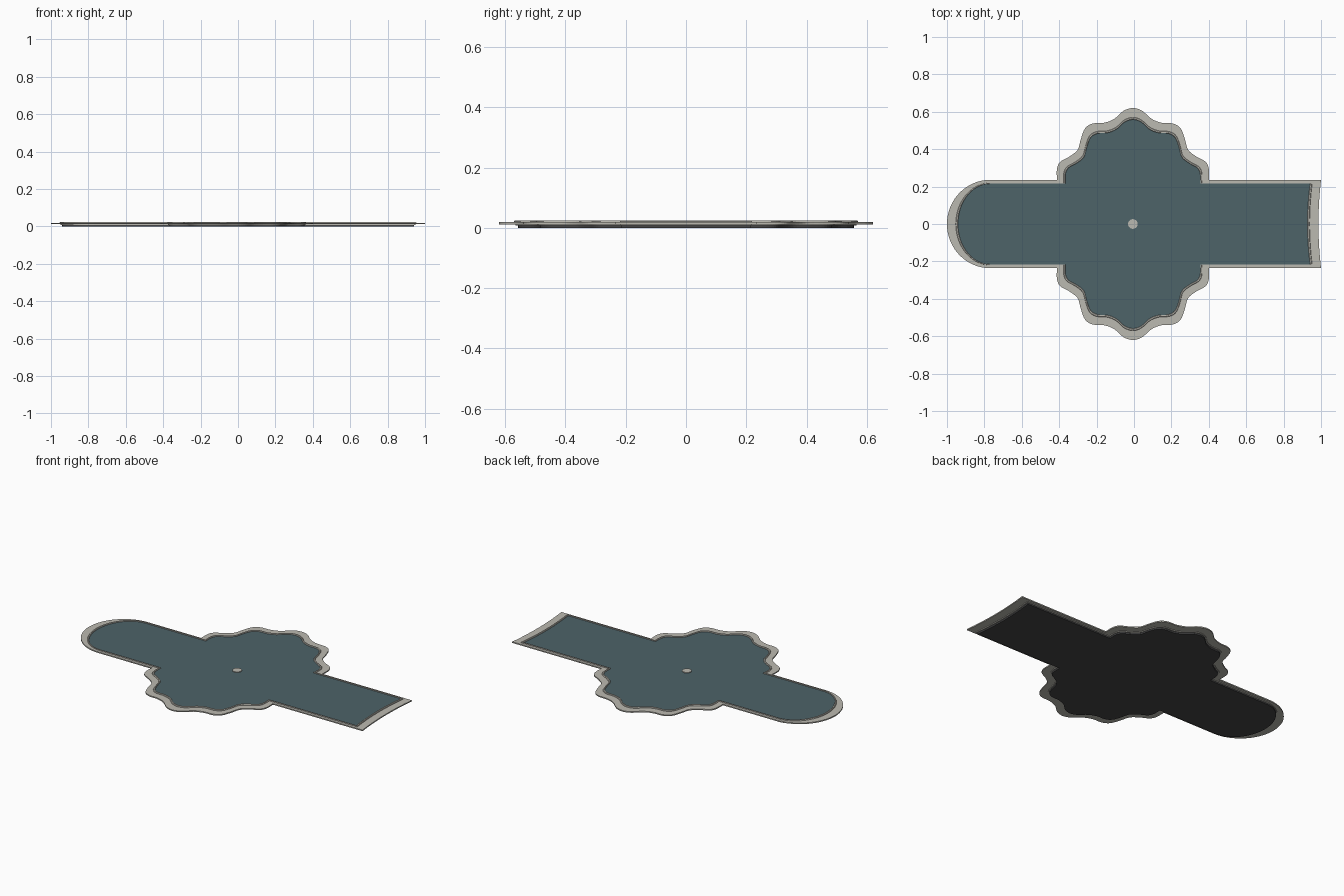
import bpy, bmesh, math

if "Cube" in bpy.data.objects:
    bpy.data.objects.remove(bpy.data.objects["Cube"])

CX = -0.006  # lobe centre

# Half of one scalloped lobe, from the arm to the tip
LOBE = [(0.406, 0.238), (0.406, 0.295), (0.388, 0.333), (0.34, 0.36),
        (0.295, 0.397), (0.278, 0.455), (0.255, 0.512), (0.215, 0.537),
        (0.155, 0.541), (0.10, 0.562), (0.05, 0.605), (0.0, 0.62)]


def lerp(a, b, t):
    return a + (b - a) * t


def smooth(pts, n=4):
    """Catmull-Rom curve through the points."""
    ext = [pts[0]] + pts + [(-pts[-2][0], pts[-2][1])]
    out = []
    for i in range(1, len(ext) - 2):
        p0, p1, p2, p3 = ext[i - 1:i + 3]
        for j in range(n):
            t = j / n
            out.append(tuple(0.5 * (2 * b + (c - a) * t + (2 * a - 5 * b + 4 * c - d) * t * t
                                    + (3 * b - a - 3 * c + d) * t ** 3)
                             for a, b, c, d in zip(p0, p1, p2, p3)))
    return out + [pts[-1]]


def outline(k):
    """Pool outline: k = 0 at the water edge, k = 1 at the outer coping edge."""
    arm = lerp(0.215, 0.236, k)
    sx, sy = lerp(0.885, 1, k), lerp(0.898, 1, k)
    right, left = lerp(0.94, 1, k), lerp(-0.94, -1, k)
    half = smooth([(LOBE[0][0] * sx, arm)] + [(x * sx, y * sy) for x, y in LOBE[1:]])
    top = [(CX + x, y) for x, y in half] + [(CX - x, y) for x, y in half[-2::-1]]
    # shallow concave right end
    pts = []
    for i in range(9):
        u = -1 + i / 4
        pts.append((right - 0.014 * (1 - u * u), arm * u))
    pts += top
    # rounded left end
    c = -0.77
    for i in range(33):
        a = math.pi / 2 + math.pi * i / 32
        pts.append((c + (c - left) * math.cos(a), arm * math.sin(a)))
    return pts + [(x, -y) for x, y in reversed(top)]


def material(name, col):
    m = bpy.data.materials.new(name)
    m.diffuse_color = (*col, 1)
    m.use_nodes = True
    m.node_tree.nodes["Principled BSDF"].inputs["Base Color"].default_value = m.diffuse_color
    return m


def build(name, profile, mat, ring):
    """Sweep (k, z) profile round the outline; closed ring or capped slab."""
    bm = bmesh.new()
    loops = [[bm.verts.new((x, y, z)) for x, y in outline(k)] for k, z in profile]
    n = len(loops[0])
    count = len(loops) if ring else len(loops) - 1
    for i in range(count):
        a, b = loops[i], loops[(i + 1) % len(loops)]
        for j in range(n):
            bm.faces.new((a[j], a[(j + 1) % n], b[(j + 1) % n], b[j]))
    if not ring:
        bm.faces.new(loops[0][::-1])
        bm.faces.new(loops[-1])
    bmesh.ops.recalc_face_normals(bm, faces=bm.faces)
    me = bpy.data.meshes.new(name)
    bm.to_mesh(me)
    bm.free()
    me.materials.append(mat)
    ob = bpy.data.objects.new(name, me)
    bpy.context.collection.objects.link(ob)
    return ob


stone = material("stone", (0.50, 0.49, 0.44))
water_mat = material("water", (0.075, 0.125, 0.14))
dark = material("dark_base", (0.06, 0.06, 0.062))

# Dark basin floor slab
build("basin_base", [(0.0, 0.0), (0.0, 0.010)], dark, False)
# Water surface
build("water", [(0.02, 0.010), (0.02, 0.020)], water_mat, False)
# Flat coping slab with a raised inner lip
build("coping", [(1, 0.012), (1, 0.019), (0.22, 0.019), (0.22, 0.022), (0.18, 0.025),
                 (0.06, 0.025), (0.02, 0.022), (0.02, 0.008), (0.15, 0.008), (0.15, 0.012)],
      stone, True)

# Fountain nozzle disc
bpy.ops.mesh.primitive_cylinder_add(vertices=24, radius=0.026, depth=0.014,
                                    location=(CX, 0, 0.017))
nozzle = bpy.context.object
nozzle.name = "fountain_nozzle"
nozzle.data.materials.append(stone)
